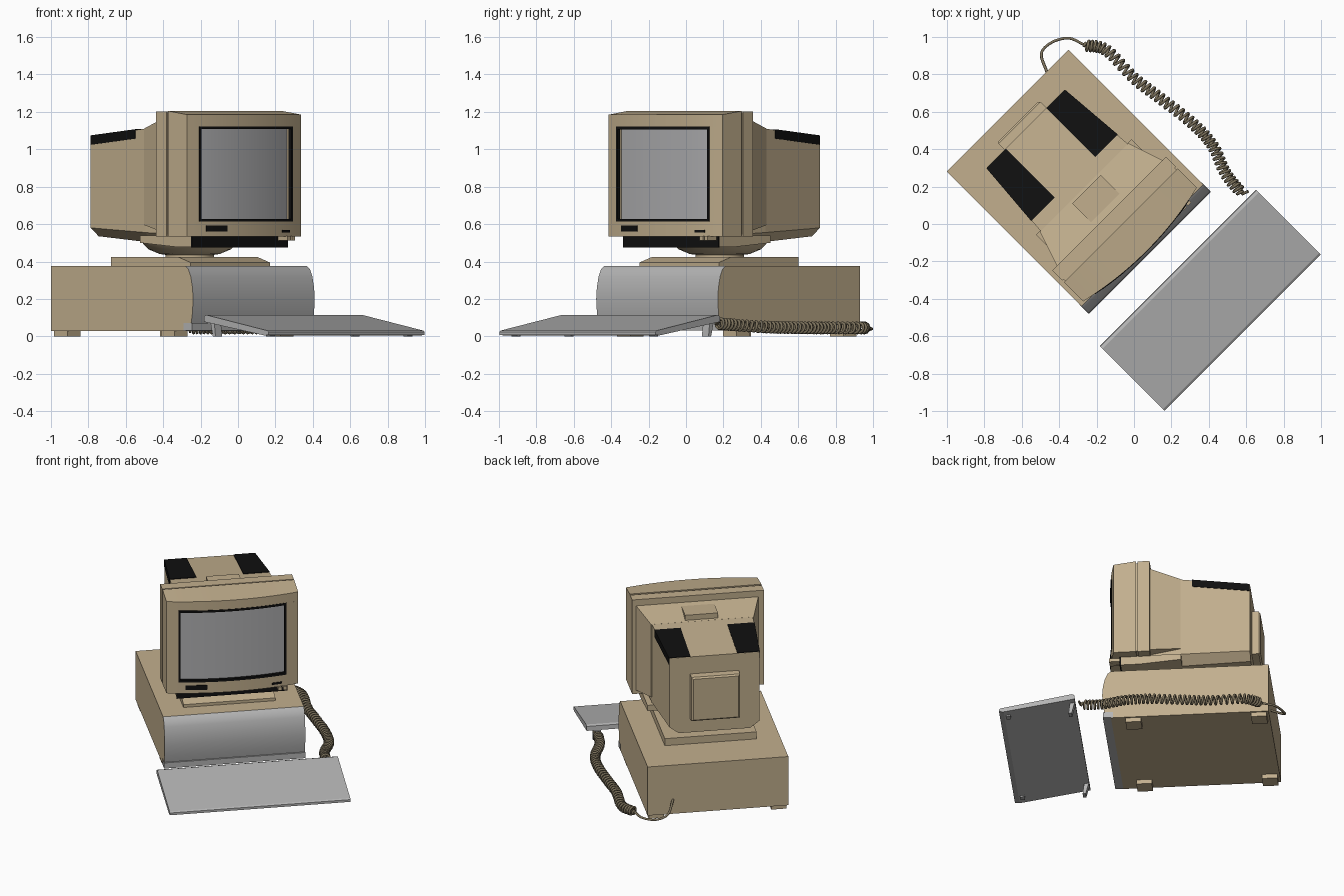
import bpy, bmesh, math
from mathutils import Matrix, Vector

if "Cube" in bpy.data.objects:
    bpy.data.objects.remove(bpy.data.objects["Cube"])

# Everything is modelled facing -y, then turned 45 degrees about z
TURN = Matrix.Rotation(math.radians(45), 4, 'Z')


def material(name, rgb):
    m = bpy.data.materials.new(name)
    m.diffuse_color = (*rgb, 1)
    m.use_nodes = True
    m.node_tree.nodes["Principled BSDF"].inputs["Base Color"].default_value = m.diffuse_color
    return m


TAN = material("beige plastic", (0.54, 0.43, 0.27))
GREY = material("light grey plastic", (0.46, 0.46, 0.46))
GLASS = material("screen grey", (0.43, 0.43, 0.44))
BLACK = material("black", (0.005, 0.005, 0.005))
BROWN = material("cable brown", (0.20, 0.165, 0.105))


def solid(name, rings, mat, smooth=False):
    """Skin a list of equal-length point rings and cap both ends."""
    bm = bmesh.new()
    vs = [[bm.verts.new(p) for p in ring] for ring in rings]
    n = len(vs[0])
    for a, b in zip(vs, vs[1:]):
        for i in range(n):
            j = (i + 1) % n
            bm.faces.new((a[i], a[j], b[j], b[i]))
    bm.faces.new(vs[0])
    bm.faces.new(vs[-1])
    bmesh.ops.recalc_face_normals(bm, faces=bm.faces)
    me = bpy.data.meshes.new(name)
    bm.to_mesh(me)
    bm.free()
    me.materials.append(mat)
    ob = bpy.data.objects.new(name, me)
    bpy.context.collection.objects.link(ob)
    if smooth:
        bpy.ops.object.select_all(action='DESELECT')
        ob.select_set(True)
        bpy.context.view_layer.objects.active = ob
        bpy.ops.object.shade_smooth_by_angle(angle=math.radians(30))
    me.transform(TURN)
    return ob


def prism(name, profile, x0, x1, mat, smooth=False):
    """Extrude a (y, z) profile along x."""
    return solid(name, [[(x, y, z) for y, z in profile] for x in (x0, x1)], mat, smooth)


def box(name, x0, x1, y0, y1, z0, z1, mat):
    return prism(name, [(y0, z0), (y0, z1), (y1, z1), (y1, z0)], x0, x1, mat)


def bulge(x):
    """y of the curved monitor front at x."""
    return -0.10 - 0.05 * (1 - ((x + 0.055) / 0.43) ** 2)


def bent(name, x0, x1, z0, z1, off, thick, mat, drop=0, back=None):
    """Panel that follows the curved monitor front."""
    rings = []
    n = max(2, round((x1 - x0) * 20))
    for i in range(n + 1):
        x = x0 + (x1 - x0) * i / n
        y = bulge(x) + off
        b = y + thick if back is None else back
        rings.append([(x, y, z0), (x, y, z1 - drop), (x, b, z1), (x, b, z0)])
    return solid(name, rings, mat, True)


# --- System case with bulging grey front ---
arc = [(-0.155, 0.07), (-0.164, 0.12), (-0.17, 0.2), (-0.165, 0.26),
       (-0.152, 0.32), (-0.133, 0.36), (-0.112, 0.375)]
case = prism("system_case", [(-0.113, 0.03), (-0.113, 0.07)] + arc + [(0.905, 0.375), (0.905, 0.03)],
             -0.509, 0.41, TAN, True)
case.data.materials.append(GREY)
front = TURN.to_3x3() @ Vector((0, -1, 0))
for p in case.data.polygons:
    if p.normal.dot(front) > 0.3:
        p.material_index = 1
box("case_front_lip", -0.511, 0.412, -0.165, -0.10, 0.032, 0.072, GREY)
for x in (-0.45, 0.35):
    for y in (0.03, 0.84):
        box("case_foot", x - 0.05, x + 0.05, y - 0.05, y + 0.05, 0, 0.032, TAN)

# --- Swivel stand ---
prism("stand_plate", [(0.005, 0.37), (0.005, 0.395), (0.10, 0.425), (0.605, 0.425), (0.605, 0.37)],
      -0.355, 0.245, TAN)
turned = [(0.13, 0.42), (0.13, 0.436), (0.16, 0.44), (0.22, 0.465), (0.25, 0.495), (0.25, 0.53)]
solid("swivel_bowl", [[(-0.055 + r * math.cos(a * math.tau / 32), 0.31 + r * math.sin(a * math.tau / 32), z)
                       for a in range(32)] for r, z in turned], TAN, True)

# --- Monitor bezel: curved front frame, groove and rear band ---
L, R, HL, HR = -0.485, 0.375, -0.41, 0.295
bent("bezel_bottom", L, R, 0.535, 0.615, 0, 0, TAN, back=0.045)
bent("bezel_top", L, R, 1.12, 1.205, 0, 0, TAN, drop=0.02, back=0.045)
bent("bezel_left", L, HL, 0.615, 1.12, 0, 0, TAN, back=0.045)
bent("bezel_right", HR, R, 0.615, 1.12, 0, 0, TAN, back=0.045)
box("bezel_groove", L + 0.01, R - 0.01, 0.0, 0.07, 0.545, 1.195, TAN)
box("bezel_rear_band", L, R, 0.057, 0.133, 0.535, 1.203, TAN)

# --- Screen, its black surround and the front details ---
bent("screen", HL, HR, 0.615, 1.12, 0.04, 0.03, GLASS)
for name, x0, x1, z0, z1 in (("bottom", HL, HR, 0.613, 0.628), ("top", HL, HR, 1.107, 1.122),
                             ("left", HL, HL + 0.014, 0.613, 1.122), ("right", HR - 0.014, HR, 0.613, 1.122)):
    bent("screen_surround_" + name, x0, x1, z0, z1, -0.003, 0.02, BLACK)
bent("front_badge", -0.365, -0.225, 0.56, 0.592, -0.004, 0.009, BLACK)
bent("power_switch", 0.20, 0.265, 0.555, 0.568, -0.005, 0.009, BLACK)
for x in (0.25, 0.285):
    box("control_knob", x - 0.012, x + 0.012, -0.135, -0.06, 0.512, 0.536, TAN)

# --- Underside of the monitor with black front vent ---
prism("monitor_underside", [(-0.06, 0.478), (-0.06, 0.54), (0.33, 0.54), (0.33, 0.50), (0.06, 0.478)],
      -0.41, 0.31, TAN)
box("lower_vent", -0.412, 0.312, -0.066, -0.058, 0.474, 0.534, BLACK)


# --- Monitor rear: funnel, tube housing, back plate and top catch ---
def rect(y, h, z0, z1):
    c = -0.05
    return [(c - h, y, z0), (c - h, y, z1), (c + h, y, z1), (c + h, y, z0)]


def hexa(y, h, zs, zb, top):
    c = -0.05
    return [(c - h, y, zs), (c - h, y, top), (c + h, y, top), (c + h, y, zs),
            (c + h - 0.06, y, zb), (c - h + 0.06, y, zb)]


solid("rear_funnel", [rect(0.13, 0.40, 0.56, 1.16), rect(0.325, 0.335, 0.595, 1.11)], TAN)
solid("tube_housing", [hexa(0.12, 0.33, 0.545, 0.49, 1.10), hexa(0.32, 0.33, 0.555, 0.50, 1.11),
                       hexa(0.77, 0.293, 0.58, 0.535, 1.07)], TAN)
solid("back_plate", [rect(0.76, 0.16, 0.63, 0.95), rect(0.815, 0.158, 0.635, 0.945),
                     rect(0.825, 0.148, 0.645, 0.935)], TAN)
box("top_catch", -0.155, 0.06, 0.155, 0.31, 1.07, 1.15, TAN)

# Black vents wrapping over both top edges of the housing
for name, side, inner in (("left", -1, -0.20), ("right", 1, 0.106)):
    rings = []
    for y, h, top in ((0.40, 0.327, 1.107), (0.768, 0.297, 1.074)):
        outer = -0.05 + side * h
        rings.append([(outer, y, top - 0.05), (outer, y, top), (inner, y, top), (inner, y, top - 0.05)])
    solid("housing_vent_" + name, rings, BLACK)

# --- Keyboard slab with raised back and two legs ---
slab = [(-0.82, 0.008), (-0.82, 0.024), (-0.81, 0.031), (-0.352, 0.114), (-0.335, 0.108),
        (-0.332, 0.078), (-0.79, 0.005)]
prism("keyboard", slab, -0.59, 0.59, GREY)
for x in (-0.52, 0.52):
    prism("keyboard_leg", [(-0.365, 0.08), (-0.375, 0.0), (-0.355, 0.0), (-0.335, 0.08)],
          x - 0.025, x + 0.025, GREY)
    box("keyboard_pad", x - 0.02, x + 0.02, -0.78, -0.75, 0.0, 0.015, GREY)


# --- Coiled cable, laid out directly in world space ---
def spline(pts, steps):
    """Smooth path through the points."""
    p = [Vector(q) for q in pts]
    p = [2 * p[0] - p[1]] + p + [2 * p[-1] - p[-2]]
    out = []
    for i in range(1, len(p) - 2):
        a, b, c, d = p[i - 1:i + 3]
        for s in range(steps):
            t = s / steps
            out.append(0.5 * (2 * b + (c - a) * t + (2 * a - 5 * b + 4 * c - d) * t * t
                              + (3 * b - a - 3 * c + d) * t ** 3))
    return out + [p[-2]]


lead = spline([(-0.465, 0.81, 0.13), (-0.495, 0.91, 0.07), (-0.44, 0.97, 0.04),
               (-0.35, 0.993, 0.04), (-0.27, 0.96, 0.045)], 8)
core = spline([(-0.27, 0.955, 0.045), (-0.15, 0.93, 0.045), (0, 0.78, 0.045), (0.15, 0.665, 0.045),
               (0.31, 0.54, 0.047), (0.42, 0.42, 0.05), (0.49, 0.27, 0.06), (0.58, 0.16, 0.07)], 72)
coil = []
for i, c in enumerate(core):
    d = (core[min(i + 1, len(core) - 1)] - core[max(i - 1, 0)]).normalized()
    side = d.cross(Vector((0, 0, 1))).normalized()
    a = math.tau * i / 11.5
    r = 0.027 * min(1, i / 12, (len(core) - 1 - i) / 12)
    coil.append(c + side * r * math.cos(a) + side.cross(d) * r * math.sin(a))
path = lead + coil[1:] + [Vector((0.61, 0.175, 0.08))]

cu = bpy.data.curves.new("coiled_cable", 'CURVE')
cu.dimensions = '3D'
cu.bevel_depth = 0.008
cu.bevel_resolution = 1
cu.use_fill_caps = True
sp = cu.splines.new('POLY')
sp.points.add(len(path) - 1)
for pt, co in zip(sp.points, path):
    pt.co = (*co, 1)
cu.materials.append(BROWN)
bpy.context.collection.objects.link(bpy.data.objects.new("coiled_cable", cu))
